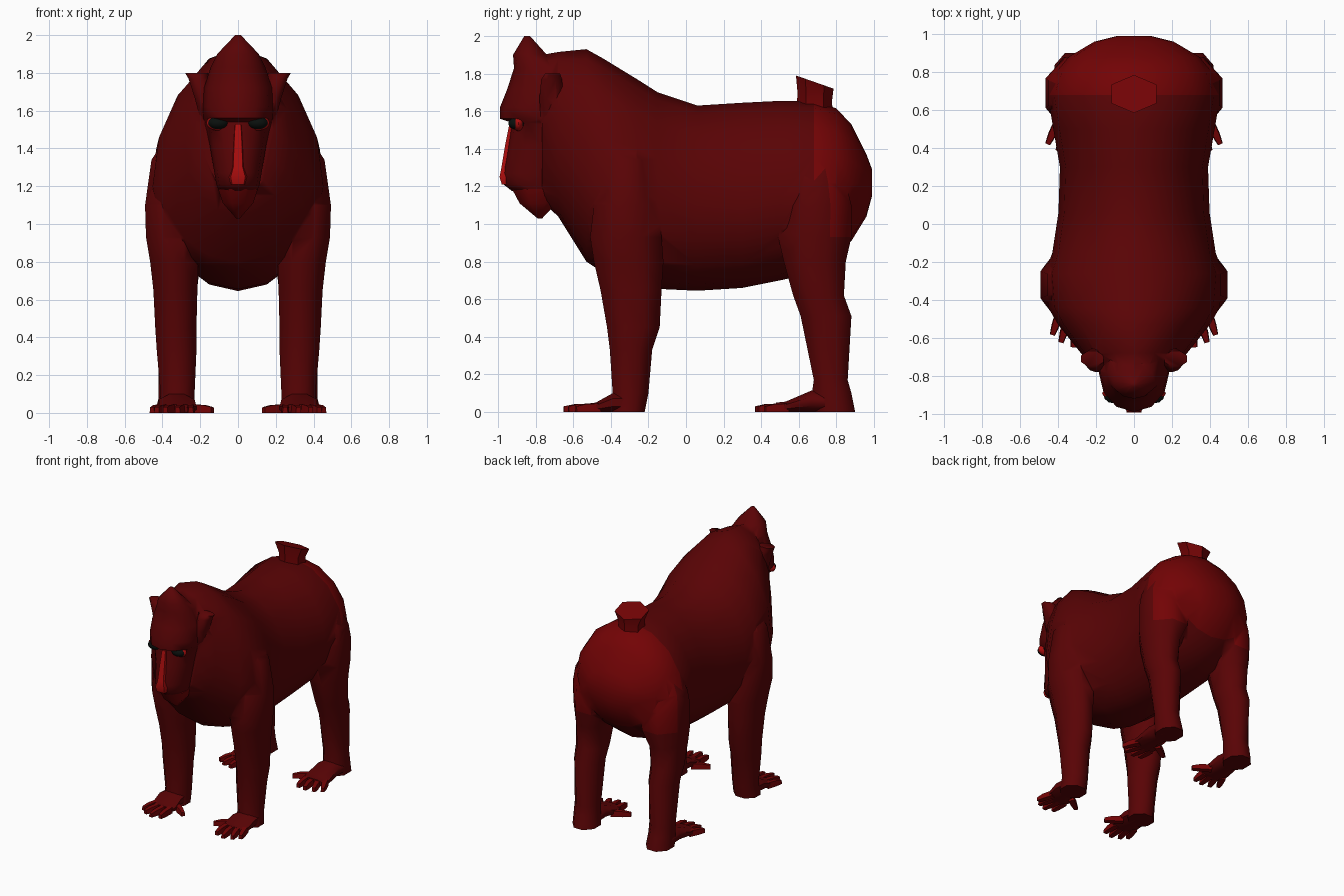
import bpy, bmesh, math
from mathutils import Vector

if "Cube" in bpy.data.objects:
    bpy.data.objects.remove(bpy.data.objects["Cube"])


def material(name, color):
    m = bpy.data.materials.new(name)
    m.diffuse_color = (*color, 1)
    m.use_nodes = True
    m.node_tree.nodes["Principled BSDF"].inputs["Base Color"].default_value = m.diffuse_color
    return m


FUR = material("dark_red_fur", (0.10, 0.001, 0.0015))
RUMP = material("rump_red", (0.17, 0.001, 0.0015))
BRIGHT = material("bright_red_skin", (0.40, 0.004, 0.004))
BLACK = material("eye_black", (0.003, 0.005, 0.004))


def smooth(ob, angle):
    bpy.ops.object.select_all(action='DESELECT')
    ob.select_set(True)
    bpy.context.view_layer.objects.active = ob
    bpy.ops.object.shade_smooth_by_angle(angle=math.radians(angle))


def finish(name, bm, mat, angle=50):
    bmesh.ops.recalc_face_normals(bm, faces=bm.faces)
    me = bpy.data.meshes.new(name)
    bm.to_mesh(me)
    bm.free()
    ob = bpy.data.objects.new(name, me)
    bpy.context.collection.objects.link(ob)
    me.materials.append(mat)
    smooth(ob, angle)
    return ob


def loft(name, rings, mat, angle=60):
    """Skin a list of equal-length point rings and cap both ends."""
    bm = bmesh.new()
    vs = [[bm.verts.new(p) for p in r] for r in rings]
    n = len(vs[0])
    for a, b in zip(vs, vs[1:]):
        for i in range(n):
            j = (i + 1) % n
            bm.faces.new((a[i], a[j], b[j], b[i]))
    bm.faces.new(vs[0])
    bm.faces.new(vs[-1])
    return finish(name, bm, mat, angle)


def octagon(lo_u, hi_u, lo_v, hi_v):
    """Octagon filling a rectangle, flat on each side."""
    k = 1 / math.cos(math.pi / 8)
    out = []
    for i in range(8):
        a = (i + .5) * math.pi / 4
        out.append(((lo_u + hi_u) / 2 + (hi_u - lo_u) / 2 * k * math.cos(a),
                    (lo_v + hi_v) / 2 + (hi_v - lo_v) / 2 * k * math.sin(a)))
    return out


def level_rings(rows, s):
    # rows of (z, x0, x1, y0, y1)
    return [[(s * x, y, r[0]) for x, y in octagon(*r[1:])] for r in rows]


def depth_rings(rows, s):
    # rows of (y, x0, x1, z0, z1)
    return [[(s * x, r[0], z) for x, z in octagon(*r[1:])] for r in rows]


# torso and cape: (y, half width, bottom, widest height, top)
torso = [(-.765, .19, 1.12, 1.5, 1.90), (-.68, .28, 1.04, 1.42, 1.915),
         (-.53, .40, .80, 1.22, 1.93), (-.44, .452, .74, 1.2, 1.88),
         (-.26, .468, .68, 1.17, 1.77), (-.15, .43, .655, 1.13, 1.70),
         (.06, .398, .645, 1.1, 1.63), (.3, .39, .66, 1.1, 1.645),
         (.5, .425, .70, 1.14, 1.655), (.68, .455, .74, 1.18, 1.655),
         (.8, .41, .83, 1.2, 1.615), (.88, .345, .91, 1.21, 1.53),
         (.96, .21, 1.04, 1.22, 1.37), (.99, .09, 1.15, 1.22, 1.29)]
rings = []
for y, w, lo, mid, hi in torso:
    ring = []
    for i in range(16):
        a = i * math.pi / 8
        c = math.cos(a)
        ring.append((w * math.sin(a), y, mid + c * (hi - mid if c > 0 else mid - lo)))
    rings.append(ring)
body = loft("body", rings, FUR)

# head: (z, half width, front y, back y)
skull = [(2.0, .015, -.86, -.83), (1.9, .11, -.92, -.74), (1.83, .145, -.915, -.65),
         (1.72, .18, -.95, -.6), (1.62, .185, -.99, -.58), (1.56, .185, -.99, -.58),
         (1.54, .175, -.93, -.6), (1.42, .15, -.95, -.6), (1.27, .125, -.98, -.62),
         (1.21, .115, -.97, -.64), (1.175, .10, -.925, -.66)]
rings = [[(w * math.sin(t * math.pi / 6), (f + b) / 2 - (b - f) / 2 * math.cos(t * math.pi / 6), z)
          for t in range(12)] for z, w, f, b in skull]
parts = [loft("head", rings, FUR)]

front_leg = [(1.46, .2, .38, -.40, -.24), (1.34, .18, .458, -.46, -.18),
             (1.1, .2, .492, -.49, -.15), (.93, .2, .487, -.51, -.13),
             (.8, .21, .465, -.49, -.12), (.65, .215, .448, -.455, -.13),
             (.45, .22, .438, -.42, -.14), (.33, .22, .43, -.405, -.18),
             (.1, .23, .41, -.39, -.2), (0, .23, .42, -.4, -.22)]
hind_leg = [(1.36, .15, .38, .6, .78), (1.22, .12, .45, .53, .85),
            (1.1, .1, .465, .5, .88), (.93, .13, .46, .49, .88),
            (.8, .2, .45, .52, .85), (.62, .22, .44, .57, .84),
            (.51, .23, .43, .61, .88), (.17, .24, .42, .68, .86),
            (.1, .24, .42, .67, .88), (0, .23, .42, .68, .9)]
palm = [(-.3, .24, .41, 0, .1), (-.39, .23, .42, 0, .1), (-.48, .22, .415, 0, .05), (-.52, .23, .4, 0, .045)]
sole = [(.78, .24, .42, 0, .1), (.67, .24, .42, 0, .115), (.53, .23, .43, 0, .055), (.48, .24, .42, 0, .05)]
# digits: base x, y then tip x, y
fingers = [(.39, -.46, .43, -.585), (.35, -.5, .385, -.625), (.3, -.5, .32, -.65),
           (.25, -.5, .25, -.63), (.25, -.42, .135, -.5)]
toes = [(.4, .54, .455, .42), (.36, .5, .4, .385), (.31, .5, .33, .37),
        (.26, .5, .265, .38), (.26, .58, .135, .5)]


def digit(name, s, x0, y0, x1, y1):
    a, b = Vector((x0, y0, 0)), Vector((x1, y1, 0))
    side = Vector((-(b - a).y, (b - a).x, 0)).normalized()
    rings = []
    for p, w, h in ((a, .022, .045), (a.lerp(b, .6), .021, .042), (b, .014, .03)):
        ring = [p - side * w, p + side * w, p + side * w * .8, p - side * w * .8]
        rings.append([(s * q.x, q.y, h if k > 1 else 0) for k, q in enumerate(ring)])
    loft(name, rings, RUMP, 40)


ear = [(1.8, .16, .28, -.75, -.67), (1.77, .16, .262, -.77, -.66),
       (1.67, .14, .23, -.78, -.65), (1.52, .12, .19, -.77, -.66), (1.3, .1, .15, -.74, -.66)]

for s, tag in ((1, "left"), (-1, "right")):
    parts.append(loft("front_leg_" + tag, level_rings(front_leg, s), FUR))
    parts.append(loft("hind_leg_" + tag, level_rings(hind_leg, s), FUR))
    loft("hand_" + tag, depth_rings(palm, s), FUR)
    loft("foot_" + tag, depth_rings(sole, s), FUR)
    for i, d in enumerate(fingers):
        digit(f"finger_{tag}_{i}", s, *d)
    for i, d in enumerate(toes):
        digit(f"toe_{tag}_{i}", s, *d)
    # ears running down into the cheeks
    parts.append(loft("ear_" + tag, level_rings(ear, s), FUR))
    # eyes with a thin red rim behind
    for nm, size, y, mat in (("eye_", (.056, .045, .034), -.900, BLACK),
                             ("eye_rim_", (.063, .03, .041), -.892, BRIGHT)):
        bm = bmesh.new()
        bmesh.ops.create_uvsphere(bm, u_segments=12, v_segments=8, radius=1)
        bmesh.ops.scale(bm, vec=size, verts=bm.verts)
        bmesh.ops.translate(bm, vec=(s * .105, y, 1.535), verts=bm.verts)
        finish(nm + tag, bm, mat)

# weld head, ears and legs into the body
for p in parts:
    bpy.context.view_layer.objects.active = body
    mod = body.modifiers.new("weld", 'BOOLEAN')
    mod.operation, mod.solver, mod.object = 'UNION', 'EXACT', p
    bpy.ops.object.modifier_apply(modifier=mod.name)
    bpy.data.objects.remove(p)
smooth(body, 75)

# brighter rump
body.data.materials.append(RUMP)
slot = len(body.data.materials) - 1
for f in body.data.polygons:
    if f.center.y > .72 and f.center.z > .98:
        f.material_index = slot

# nose ridge: (z, half width, front y)
nose = [(1.53, .022, -.94), (1.42, .03, -.962), (1.3, .036, -.982), (1.25, .055, -.992), (1.21, .045, -.98)]
loft("nose_ridge", [[(-w, f + .06, z), (-w * .7, f, z), (w * .7, f, z), (w, f + .06, z)]
                    for z, w, f in nose], BRIGHT, 40)

# pointed beard
beard = [(1.185, -.105, .105, -.925, -.66), (1.11, -.08, .08, -.885, -.69), (1.03, -.01, .01, -.79, -.765)]
loft("beard", level_rings(beard, 1), RUMP)

# flared six-sided tail stub
tail = []
for z, slope, r, w in ((1.6, -.2, .095, .085), (1.68, -.25, .092, .085), (1.755, -.35, .1, .118)):
    tail.append([(w / .866 * math.sin(k * math.pi / 3), .685 + r * math.cos(k * math.pi / 3),
                  z + slope * r * math.cos(k * math.pi / 3)) for k in range(6)])
loft("tail_stub", tail, RUMP, 40)
